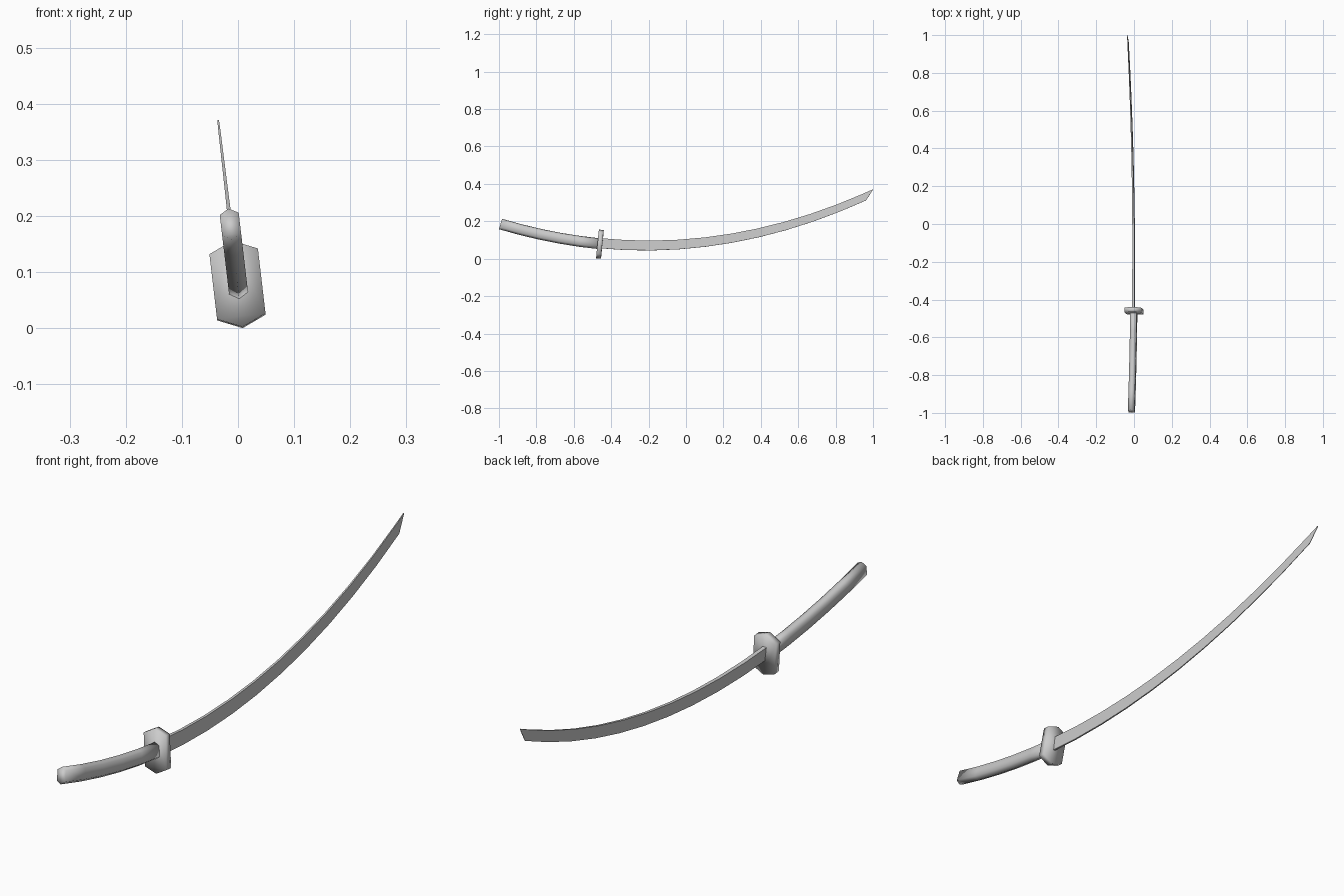
import bpy, bmesh, math
from mathutils import Vector

if "Cube" in bpy.data.objects:
    bpy.data.objects.remove(bpy.data.objects["Cube"])

LEAN = 0.118                                  # sideways tilt of the whole sword
SIDE = Vector((1, 0, LEAN)).normalized()


def frame(y):
    """Point on the curved spine line and its upward normal (y-z plane)."""
    slope = 2 * 0.191 * (y + 0.2)
    return Vector((0, y, 0.096 + 0.191 * (y + 0.2) ** 2)), Vector((0, -slope, 1)).normalized()


def place(y, w, h, along=0.0):
    """Width w, height h relative to the spine, leaned sideways."""
    p, n = frame(y)
    t = Vector((0, n.z, -n.y))
    q = p + n * h + t * along
    q.x = 0.008 - LEAN * (q.z - 0.003)
    return q + SIDE * w


def skin(name, rings, smooth_angle):
    """Join equal cross-sections into a closed solid."""
    bm = bmesh.new()
    vs = [[bm.verts.new(p) for p in r] for r in rings]
    k = len(vs[0])
    for a, b in zip(vs, vs[1:]):
        for i in range(k):
            j = (i + 1) % k
            bm.faces.new((a[i], a[j], b[j], b[i]))
    bm.faces.new(vs[0][::-1])
    bm.faces.new(vs[-1])
    bmesh.ops.recalc_face_normals(bm, faces=bm.faces)
    me = bpy.data.meshes.new(name)
    bm.to_mesh(me)
    bm.free()
    ob = bpy.data.objects.new(name, me)
    bpy.context.collection.objects.link(ob)
    bpy.ops.object.select_all(action='DESELECT')
    ob.select_set(True)
    bpy.context.view_layer.objects.active = ob
    bpy.ops.object.shade_smooth_by_angle(angle=math.radians(smooth_angle))
    return ob


def hexagon(half_w, side_h, tip_h):
    return [(0, tip_h), (half_w, side_h), (half_w, -side_h),
            (0, -tip_h), (-half_w, -side_h), (-half_w, side_h)]


# Blade: thin tapering strip with a slanted point
N = 10
rings = []
for i in range(N + 1):
    f = i / N
    y = -0.465 + f * (0.947 + 0.465)
    w = 0.007 - 0.005 * f
    t = 0.053 - 0.014 * f ** 1.5
    b = w * 0.45
    rings.append([place(y, *c) for c in ((w, 0), (b, -t), (-b, -t), (-w, 0))])
rings.append([place(0.999, *c) for c in
              ((0.0015, 0), (0.001, -0.002), (-0.001, -0.002), (-0.0015, 0))])
skin("blade", rings, 30)

# Handle: long hexagonal grip following the same curve, softly shaded
N = 5
grip = hexagon(0.017, 0.019, 0.029)
skin("handle", [[place(-0.983 + 0.523 * i / N, w, h - 0.029) for w, h in grip]
                for i in range(N + 1)], 180)

# Guard: hexagonal plate square to the curve, softly shaded
plate = hexagon(0.0435, 0.058, 0.077)
skin("guard", [[place(-0.457, w, h - 0.031, a) for w, h in plate]
               for a in (-0.013, 0.013)], 180)
